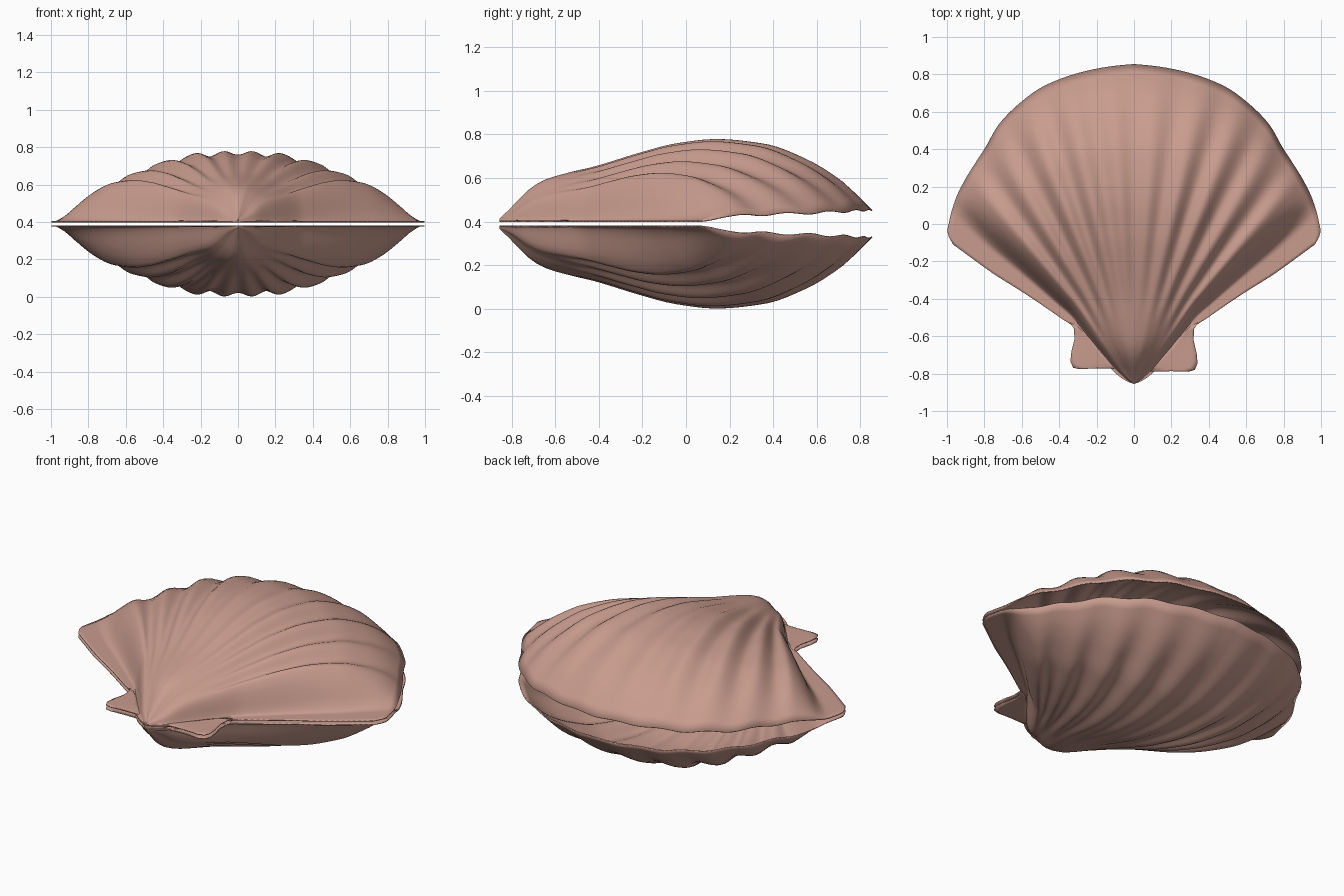
import bpy
import bmesh
from math import sin, cos, pi, radians

cube = bpy.data.objects.get("Cube")
if cube:
    bpy.data.objects.remove(cube)

MID, SEAM, APEX_Y, SPREAD = 0.39, 0.404, -0.855, 52.4

pink = bpy.data.materials.new("shell_pink")
pink.use_nodes = True
colour = (0.58, 0.33, 0.27, 1)
pink.diffuse_color = colour
pink.node_tree.nodes["Principled BSDF"].inputs["Base Color"].default_value = colour


def curve(points, x):
    """Smooth monotone interpolation through a few points."""
    n = len(points)
    x = min(max(x, points[0][0]), points[-1][0])
    slopes = [(b[1] - a[1]) / (b[0] - a[0]) for a, b in zip(points, points[1:])]

    def tangent(i):
        if i == 0 or i == n - 1:
            return slopes[min(i, n - 2)]
        a, b = slopes[i - 1], slopes[i]
        return 2 * a * b / (a + b) if a * b > 0 else 0

    i = max(k for k in range(n - 1) if points[k][0] <= x)
    (x0, y0), (x1, y1) = points[i], points[i + 1]
    w = x1 - x0
    s = (x - x0) / w
    blend = s * s * (3 - 2 * s)
    return (y0 + (y1 - y0) * blend
            + w * s * (1 - s) * ((1 - s) * tangent(i) - s * tangent(i + 1)))


# Outline radius by angle, crown along the middle, fall-off to the sides
RADIUS = [(0, 1.71), (7.8, 1.695), (12.7, 1.681), (17.5, 1.66), (21.7, 1.625),
          (27.4, 1.566), (32.4, 1.49), (41, 1.404), (43.5, 1.379),
          (49.3, 1.308), (51, 1.284), (SPREAD, 1.22)]
CROWN = [(0, .01), (.03, .058), (.075, .138), (.12, .187), (.2, .227),
         (.26, .253), (.38, .315), (.475, .356), (.585, .376), (.715, .354),
         (.83, .282), (.92, .187), (.98, .09), (1, .054)]
FALL = [(0, 1), (10, .975), (13, .96), (22, .85), (30, .71), (34, .645),
        (38, .58), (41, .47), (43, .31), (45, .1), (47, 0), (53, 0)]
EDGE = [(0, 75), (.08, 62), (.16, 53), (.37, 46.7), (.43, 48), (.63, 50.5),
        (.8, 52), (1, SPREAD)]
RIB_LENGTH = [(0, 0), (.18, 0), (.38, .5), (.6, 1), (.8, .9), (1, .28)]
RIB_WIDTH = [(0, .011), (10, .013), (20, .02), (36, .018), (42, .004), (45, 0), (53, 0)]


def valve_point(u, t):
    angle = abs(u) * SPREAD
    turn = radians(u * SPREAD * (1 + (curve(EDGE, t) / SPREAD - 1) * u * u))
    r = t * curve(RADIUS, angle)
    rib = -cos(2 * pi * angle / 8.6) - 0.8
    # The sides swell nearer to the rim than the middle does
    swell = t ** (1 + 0.4 * u * u)
    z = SEAM + curve(CROWN, swell) * curve(FALL, angle)
    z += rib * curve(RIB_LENGTH, t) * curve(RIB_WIDTH, angle)
    return r * sin(turn), APEX_Y + r * cos(turn), z


def make_sheet(name, rows, lower):
    """Thin smooth sheet from rows of points, flipped for the lower half."""
    bm = bmesh.new()
    grid = [[bm.verts.new((x, y, 2 * MID - z if lower else z)) for x, y, z in row]
            for row in rows]
    for a, b in zip(grid, grid[1:]):
        for i in range(len(a) - 1):
            bm.faces.new((a[i], a[i + 1], b[i + 1], b[i]))
    bmesh.ops.remove_doubles(bm, verts=bm.verts, dist=1e-5)
    bm.normal_update()
    up = sum(f.normal.z * f.calc_area() for f in bm.faces)
    if (up > 0) == lower:
        bmesh.ops.reverse_faces(bm, faces=bm.faces)
    mesh = bpy.data.meshes.new(name)
    bm.to_mesh(mesh)
    bm.free()
    mesh.materials.append(pink)
    obj = bpy.data.objects.new(name, mesh)
    bpy.context.collection.objects.link(obj)
    solid = obj.modifiers.new("thickness", "SOLIDIFY")
    solid.thickness = 0.006
    solid.offset = -1
    bpy.ops.object.select_all(action="DESELECT")
    obj.select_set(True)
    bpy.context.view_layer.objects.active = obj
    bpy.ops.object.shade_smooth_by_angle(angle=radians(50))


# Hinge ear: outer edge, joined to a line along the foot of the valve
EAR = [(.09, -.79), (.2, -.787), (.29, -.79), (.325, -.78), (.34, -.745),
       (.335, -.69), (.318, -.62), (.322, -.56), (.345, -.525)]


def ear_rows(side, shift):
    rows = []
    for k in range(7):
        s = k / 6
        row = []
        for i, (ox, oy) in enumerate(EAR):
            f = i / (len(EAR) - 1)
            ix, iy = .06 + .24 * f, -.78 + .23 * f
            y = iy + (oy + shift * (1 - f) - iy) * s
            row.append((side * (ix + (ox - ix) * s), y, SEAM + .004 * (1 - s)))
        rows.append(row)
    return rows


COLUMNS, ROWS = 128, 40
valve = [[valve_point(2 * i / COLUMNS - 1, j / ROWS) for i in range(COLUMNS + 1)]
         for j in range(ROWS + 1)]

for half in ("upper", "lower"):
    is_lower = half == "lower"
    make_sheet(half + "_valve", valve, is_lower)
    make_sheet(half + "_left_ear", ear_rows(1, 0), is_lower)
    make_sheet(half + "_right_ear", ear_rows(-1, .018), is_lower)
